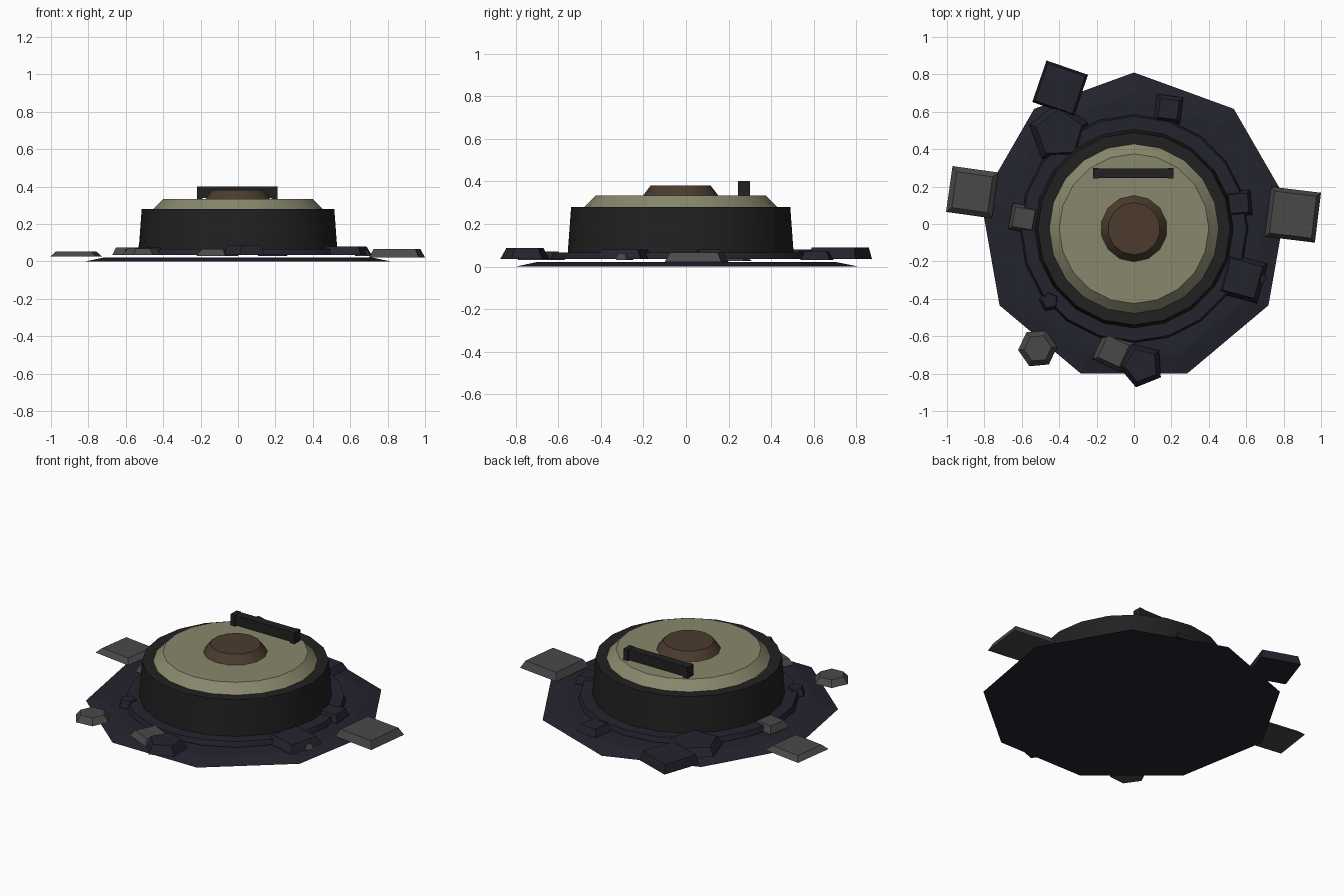
import bpy, bmesh, math
from mathutils import Matrix

cube = bpy.data.objects.get("Cube")
if cube:
    bpy.data.objects.remove(cube, do_unlink=True)


def material(name, r, g, b):
    m = bpy.data.materials.new(name)
    m.use_nodes = True
    m.diffuse_color = (r, g, b, 1)
    bsdf = next(n for n in m.node_tree.nodes if n.type == 'BSDF_PRINCIPLED')
    bsdf.inputs["Base Color"].default_value = (r, g, b, 1)
    return m


soil = material("dark navy soil", 0.017, 0.017, 0.028)
casing = material("black casing", 0.015, 0.015, 0.015)
olive = material("olive plate", 0.25, 0.245, 0.15)
brown = material("brown button", 0.072, 0.044, 0.027)
grey = material("grey stone", 0.066, 0.066, 0.066)


def finish(name, bm, mat, smooth):
    mesh = bpy.data.meshes.new(name)
    bm.to_mesh(mesh)
    bm.free()
    mesh.materials.append(mat)
    obj = bpy.data.objects.new(name, mesh)
    bpy.context.collection.objects.link(obj)
    if smooth:
        bpy.ops.object.select_all(action='DESELECT')
        bpy.context.view_layer.objects.active = obj
        obj.select_set(True)
        bpy.ops.object.shade_smooth_by_angle(angle=math.radians(30))
    return obj


def frustum(name, mat, sides, x, y, z0, z1, r0, r1, turn=0, smooth=False):
    """Tapered prism; turn is the direction of its first corner in degrees."""
    bm = bmesh.new()
    bmesh.ops.create_cone(bm, cap_ends=True, segments=sides, radius1=r0, radius2=r1, depth=z1 - z0)
    # the primitive may start at either axis, so measure its first corner
    v = max(bm.verts, key=lambda p: (round(p.co.y, 4), p.co.x))
    start = math.atan2(v.co.y, v.co.x)
    spin = Matrix.Rotation(math.radians(turn) - start, 4, 'Z')
    bm.transform(Matrix.Translation((x, y, (z0 + z1) / 2)) @ spin)
    return finish(name, bm, mat, smooth)


def box(name, mat, x, y, z, size):
    bm = bmesh.new()
    bmesh.ops.create_cube(bm, size=1)
    bm.transform(Matrix.Translation((x, y, z)) @ Matrix.Diagonal((*size, 1)))
    return finish(name, bm, mat, False)


CY = -0.025

# Ground patch and the ring of soil around the mine
frustum("ground_patch", soil, 9, 0, -0.02, 0, 0.022, 0.83, 0.72, 90)
frustum("soil_ring", soil, 20, 0, CY, 0.035, 0.065, 0.61, 0.60, 90, True)

# Mine body, pressure plate and button
frustum("mine_body", casing, 20, 0, CY, 0.035, 0.28, 0.533, 0.515, 90, True)
frustum("pressure_plate", olive, 20, 0, CY, 0.278, 0.333, 0.455, 0.40, 90, True)
frustum("button", brown, 14, 0, CY, 0.332, 0.382, 0.178, 0.14, 90, True)

# Safety bar with an end post at each side
box("safety_bar", casing, -0.005, 0.272, 0.37, (0.41, 0.05, 0.06))
for side, x in (("right", -0.205), ("left", 0.195)):
    box(side + "_bar_post", casing, x, 0.272, 0.366, (0.03, 0.056, 0.07))

# Scattered stones: name, colour, sides, x, y, z0, z1, radius, taper, corner direction
stones = (
    ("large_dark_slab", soil, 4, -0.395, 0.725, 0.035, 0.09, 0.166, 0.9, 26),
    ("right_grey_slab", grey, 4, -0.865, 0.17, 0.025, 0.052, 0.175, 0.78, 37),
    ("left_grey_slab", grey, 4, 0.85, 0.05, 0.022, 0.065, 0.19, 0.84, 38),
    ("back_dark_stone", soil, 4, 0.185, 0.615, 0.03, 0.07, 0.1, 0.72, 38),
    ("back_dark_chunk", soil, 5, -0.4, 0.485, 0.035, 0.08, 0.165, 0.78, 20),
    ("right_grey_stone", grey, 4, -0.59, 0.03, 0.035, 0.075, 0.1, 0.75, 35),
    ("front_hex_stone", grey, 6, -0.515, -0.665, 0.035, 0.07, 0.105, 0.7, 5),
    ("front_grey_stone", grey, 4, -0.11, -0.68, 0.03, 0.065, 0.12, 0.75, 20),
    ("front_dark_chunk", soil, 5, 0.04, -0.755, 0.035, 0.088, 0.122, 0.75, 40),
    ("left_dark_stone", soil, 4, 0.58, -0.29, 0.035, 0.08, 0.155, 0.8, 30),
    ("left_grey_pebble", grey, 5, 0.665, -0.29, 0.03, 0.06, 0.045, 0.6, 10),
    ("left_dark_pebble", soil, 4, 0.56, 0.11, 0.035, 0.08, 0.095, 0.75, 50),
    ("right_dark_pebble", soil, 5, -0.45, -0.41, 0.035, 0.075, 0.06, 0.7, 30),
)
for name, mat, sides, x, y, z0, z1, r, taper, turn in stones:
    frustum(name, mat, sides, x, y, z0, z1, r, r * taper, turn)
